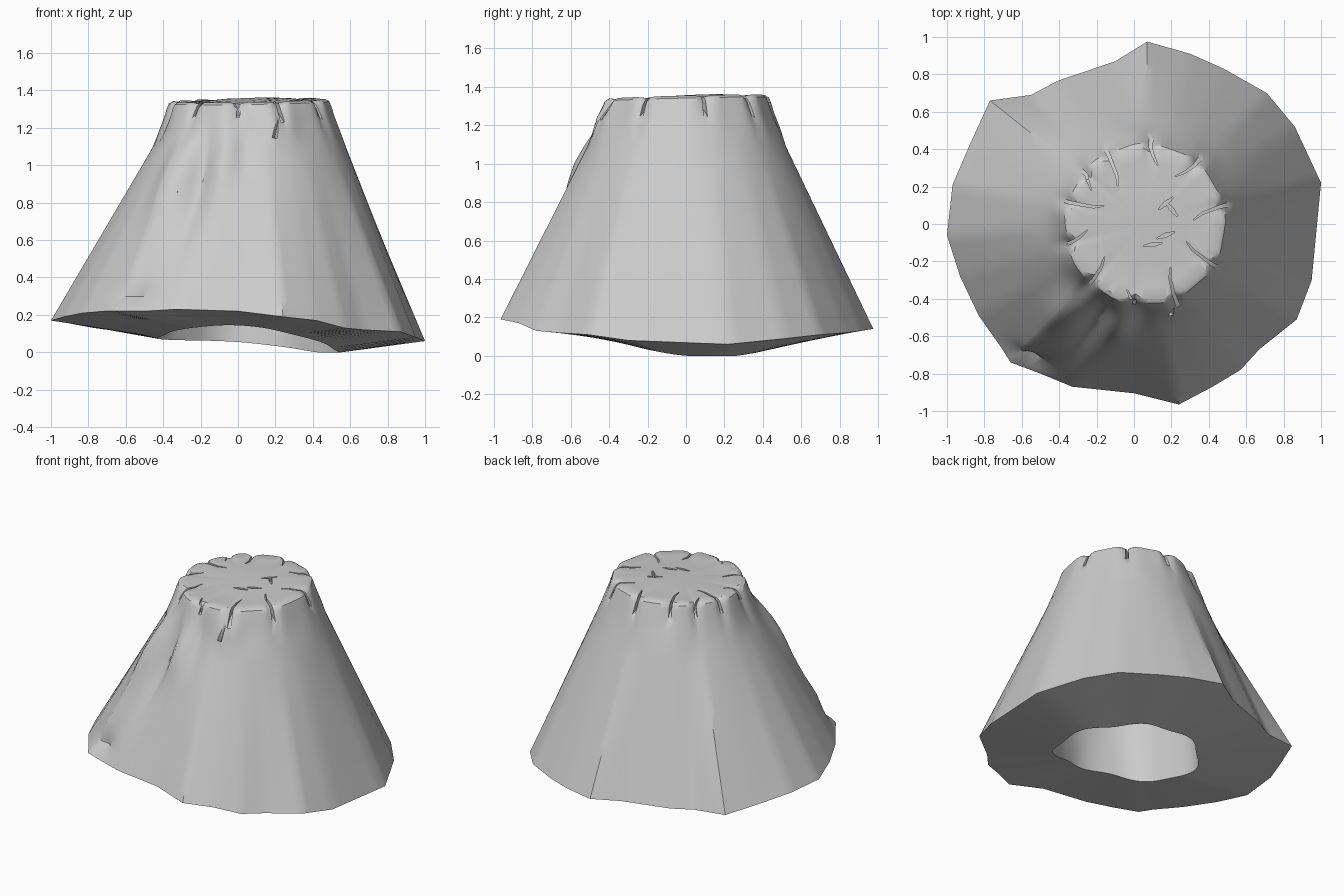
import bpy, bmesh, random
from math import sin, cos, pi, exp, atan2, radians
from mathutils import Vector, Matrix

old = bpy.data.objects.get("Cube")
if old:
    bpy.data.objects.remove(old, do_unlink=True)
rng = random.Random(4)

grey = bpy.data.materials.new("stone_grey")
grey.use_nodes = True
colour = (0.6, 0.6, 0.6, 1)
grey.diffuse_color = colour
grey.node_tree.nodes["Principled BSDF"].inputs["Base Color"].default_value = colour

# Uneven outer rim of the flared foot, counter-clockwise
FOOT = [(1, .22, .06), (.86, .52, .09), (.71, .7, .11), (.48, .83, .12), (.3, .91, .13),
        (.07, .975, .14), (-.1, .87, .13), (-.41, .765, .12), (-.55, .69, .12),
        (-.77, .66, .13), (-.88, .42, .15), (-.97, .21, .17), (-1, -.06, .17),
        (-.93, -.28, .19), (-.83, -.49, .21), (-.71, -.66, .22), (-.66, -.74, .22),
        (-.5, -.8, .22), (-.33, -.87, .23), (0, -.905, .22), (.24, -.965, .19),
        (.42, -.87, .17), (.57, -.78, .13), (.67, -.67, .12), (.87, -.51, .11),
        (.95, -.3, .08)]
SPLIT = 5
rim = []
for i, p in enumerate(FOOT):
    a, b = Vector(p), Vector(FOOT[(i + 1) % len(FOOT)])
    rim += [a.lerp(b, k / SPLIT) for k in range(SPLIT)]
CENTRE = Vector((.06, 0, 0))
angles = [atan2(p.y, p.x - CENTRE.x) for p in rim]

# Crack directions around the cap: degrees, inner end radius
CRACKS = [(13, .26), (50, .3), (86, .32), (118, .25), (140, .34), (164, .24),
          (194, .31), (227, .28), (262, .36), (292, .27), (329, .24)]


def polar(angle, radius, z):
    return CENTRE + Vector((radius * cos(angle), radius * sin(angle), z))


def angle_gap(a, b):
    return (a - b + pi) % (2 * pi) - pi


def notch(angle):
    """One at a crack, falling to zero between cracks."""
    return max(exp(-(angle_gap(angle, radians(d)) / .07) ** 2) for d, _ in CRACKS)


def fold(angle, z, at, height, wide, tall):
    return exp(-(angle_gap(angle, radians(at)) / wide) ** 2 - ((z - height) / tall) ** 2)


def relief(angle, z):
    """Folds and hollows of the weathered front flank."""
    return (.05 * fold(angle, z, 228, .95, .16, .22) - .06 * fold(angle, z, 243, .85, .1, .25)
            + .04 * fold(angle, z, 256, 1.0, .1, .15) - .03 * fold(angle, z, 268, 1.1, .1, .12)
            + .03 * fold(angle, z, 290, 1.22, .2, .06) - .06 * fold(angle, z, 229, .31, .1, .045))


# Rings run from the ceiling of the hollow, down and out, then up to the cap
rings = []
for radius, z in ((.36, 1.24), (.42, .9), (.45, .5)):
    rings.append([polar(a, radius + .012 * sin(5 * a), z) for a in angles])
rings.append([polar(a, .455 + .03 * cos(2 * a) + .015 * sin(7 * a),
                    max(0, .0675 - .04 * cos(a) - .045 * sin(a) - .0275 * cos(2 * a)))
              for a in angles])
rings.append(rim)
for t in (.04, .09, .15, .25, .4, .5, .6, .7, .8, .9, 1):
    ring = []
    for p, a in zip(rim, angles):
        q = p.lerp(polar(a, .52, 1.09), t)
        ring.append(q + Vector((cos(a), sin(a), 0)) * relief(a, q.z))
    rings.append(ring)
for radius, z, cut in ((.487, 1.17, .005), (.457, 1.25, .014), (.438, 1.31, .022),
                       (.428, 1.335, .028), (.405, 1.348, .026), (.34, 1.342, .006),
                       (.2, 1.35, 0)):
    ring = []
    for a in angles:
        r = radius - cut * notch(a) + .006 * sin(9 * a) + relief(a, z)
        lift = .012 * cos(a - 1) - .4 * cut * notch(a)
        ring.append(polar(a, r, z + lift))
    rings.append(ring)

bm = bmesh.new()
grid = [[bm.verts.new(p) for p in ring] for ring in rings]
count = len(angles)
for low, high in zip(grid, grid[1:]):
    for i in range(count):
        j = (i + 1) % count
        bm.faces.new((low[i], low[j], high[j], high[i]))
for ring, z in ((grid[0], 1.25), (grid[-1], 1.35)):
    tip = bm.verts.new(CENTRE + Vector((0, 0, z)))
    for i in range(count):
        bm.faces.new((ring[i], ring[(i + 1) % count], tip))
bmesh.ops.recalc_face_normals(bm, faces=bm.faces)


def make_object(name, mesh_data):
    mesh = bpy.data.meshes.new(name)
    mesh_data.to_mesh(mesh)
    mesh_data.free()
    obj = bpy.data.objects.new(name, mesh)
    bpy.context.collection.objects.link(obj)
    mesh.materials.append(grey)
    return obj


stump = make_object("hollow_stump", bm)


def slit(mesh_data, path):
    """Thin upright blade along a path of (point, half width, floor height)."""
    rows = []
    for k, (p, half, floor) in enumerate(path):
        d = path[min(k + 1, len(path) - 1)][0] - path[max(k - 1, 0)][0]
        side = Vector((-d.y, d.x, 0)).normalized() * half
        rows.append([mesh_data.verts.new((q.x, q.y, z)) for q, z in
                     ((p - side, floor), (p + side, floor), (p + side, 1.5), (p - side, 1.5))])
    for a, b in zip(rows, rows[1:]):
        for i in range(4):
            j = (i + 1) % 4
            mesh_data.faces.new((a[i], a[j], b[j], b[i]))
    mesh_data.faces.new(rows[0][::-1])
    mesh_data.faces.new(rows[-1])


cuts = bmesh.new()
# Radial cracks with a crooked inner end
for degrees, inner in CRACKS:
    a = radians(degrees)
    bend = rng.choice((-1, 1)) * .14
    slit(cuts, [(polar(a, .52, 0), .014, 1.2), (polar(a, .41, 0), .008, 1.27),
                (polar(a + bend * .3, inner + .05, 0), .006, 1.31),
                (polar(a + bend, inner, 0), .002, 1.325)])
# Small chips near the middle of the cap
for x, y, turn in ((.17, .11, 40), (.2, .08, 130), (.17, -.06, 20), (.1, -.11, 10)):
    d = Vector((cos(radians(turn)), sin(radians(turn)), 0)) * .05
    p = Vector((x, y, 0))
    slit(cuts, [(p - d, .003, 1.33), (p, .011, 1.325), (p + d, .003, 1.33)])
# Gouges in the front flank
for place, tilt, radius, length in (((.21, -.475, 1.22), 10, .045, .15),
                                    ((.27, -.47, 1.17), -25, .03, .12),
                                    ((-.22, -.645, .8), 3, .022, .24),
                                    ((-.36, -.58, .78), 25, .012, .2)):
    spin = Matrix.Rotation(radians(tilt), 4, 'Y') @ Matrix.Rotation(radians(-26), 4, 'X')
    bmesh.ops.create_cone(cuts, segments=3, radius1=radius, radius2=radius * .1, depth=length,
                          cap_ends=True, matrix=Matrix.Translation(place) @ spin)
bmesh.ops.recalc_face_normals(cuts, faces=cuts.faces)
cutter = make_object("crack_cutter", cuts)
cutter.hide_render = True

# Carve the cracks, then drop the cutter
bpy.ops.object.select_all(action='DESELECT')
stump.select_set(True)
bpy.context.view_layer.objects.active = stump
carve = stump.modifiers.new("carve", 'BOOLEAN')
carve.operation = 'DIFFERENCE'
carve.solver = 'EXACT'
carve.use_self = True
carve.object = cutter
bpy.ops.object.modifier_apply(modifier=carve.name)
bpy.data.objects.remove(cutter, do_unlink=True)
bpy.ops.object.shade_smooth_by_angle(angle=radians(35))
